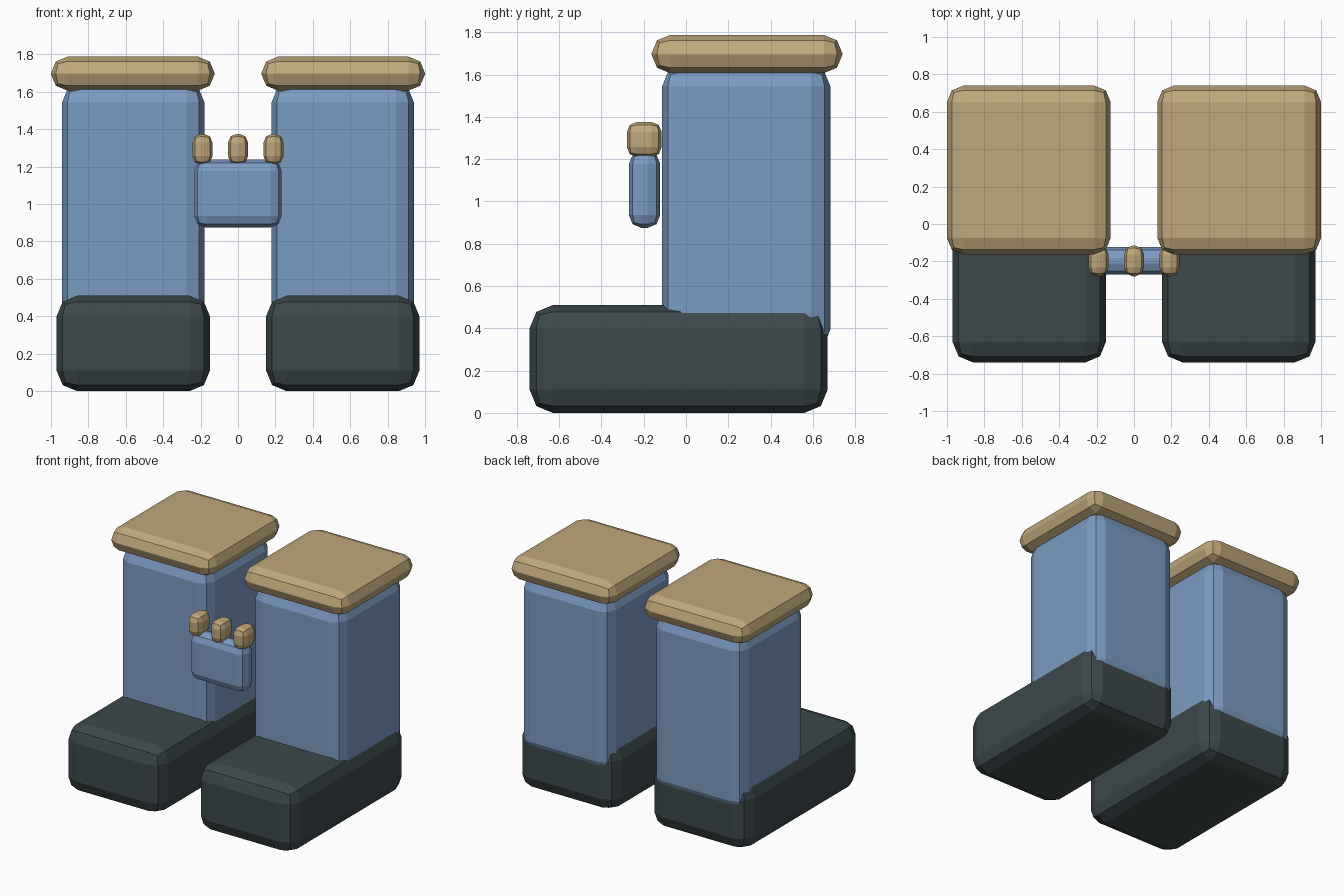
import bpy

if "Cube" in bpy.data.objects:
    bpy.data.objects.remove(bpy.data.objects["Cube"])


def material(name, r, g, b):
    m = bpy.data.materials.new(name)
    m.diffuse_color = (r, g, b, 1)
    m.use_nodes = True
    m.node_tree.nodes["Principled BSDF"].inputs["Base Color"].default_value = m.diffuse_color
    return m


BLUE = material("blue", 0.20, 0.33, 0.54)
TAN = material("tan", 0.53, 0.39, 0.20)
DARK = material("dark", 0.045, 0.065, 0.07)


def rounded_box(name, xs, ys, zs, bevel, mat):
    """Box between the given limits with two-step bevelled edges."""
    spans = (xs, ys, zs)
    bpy.ops.mesh.primitive_cube_add(size=1, location=[(a + b) / 2 for a, b in spans])
    ob = bpy.context.object
    ob.name = name
    ob.scale = [b - a for a, b in spans]
    bpy.ops.object.transform_apply(location=False, rotation=False, scale=True)
    mod = ob.modifiers.new("rounded edges", 'BEVEL')
    mod.width = bevel
    mod.segments = 2
    mod.limit_method = 'NONE'
    ob.data.materials.append(mat)
    return ob


# Left and right: boot, leg and cuff
for side, s in (("left", -1), ("right", 1)):
    def span(a, b):
        return tuple(sorted((s * a, s * b)))
    rounded_box(side + "_boot", span(0.15, 0.97), (-0.74, 0.67), (0, 0.51), 0.11, DARK)
    rounded_box(side + "_leg", span(0.18, 0.94), (-0.113, 0.683), (0.30, 1.64), 0.095, BLUE)
    rounded_box(side + "_cuff", span(0.125, 1.0), (-0.163, 0.74), (1.607, 1.788), 0.088, TAN)

# Small hand block between the legs, with three fingers on top
rounded_box("hand", (-0.233, 0.233), (-0.27, -0.122), (0.875, 1.238), 0.06, BLUE)
for i in (-1, 0, 1):
    rounded_box("finger", (i * 0.19 - 0.054, i * 0.19 + 0.054), (-0.28, -0.115),
                (1.21, 1.376), 0.048, TAN)
